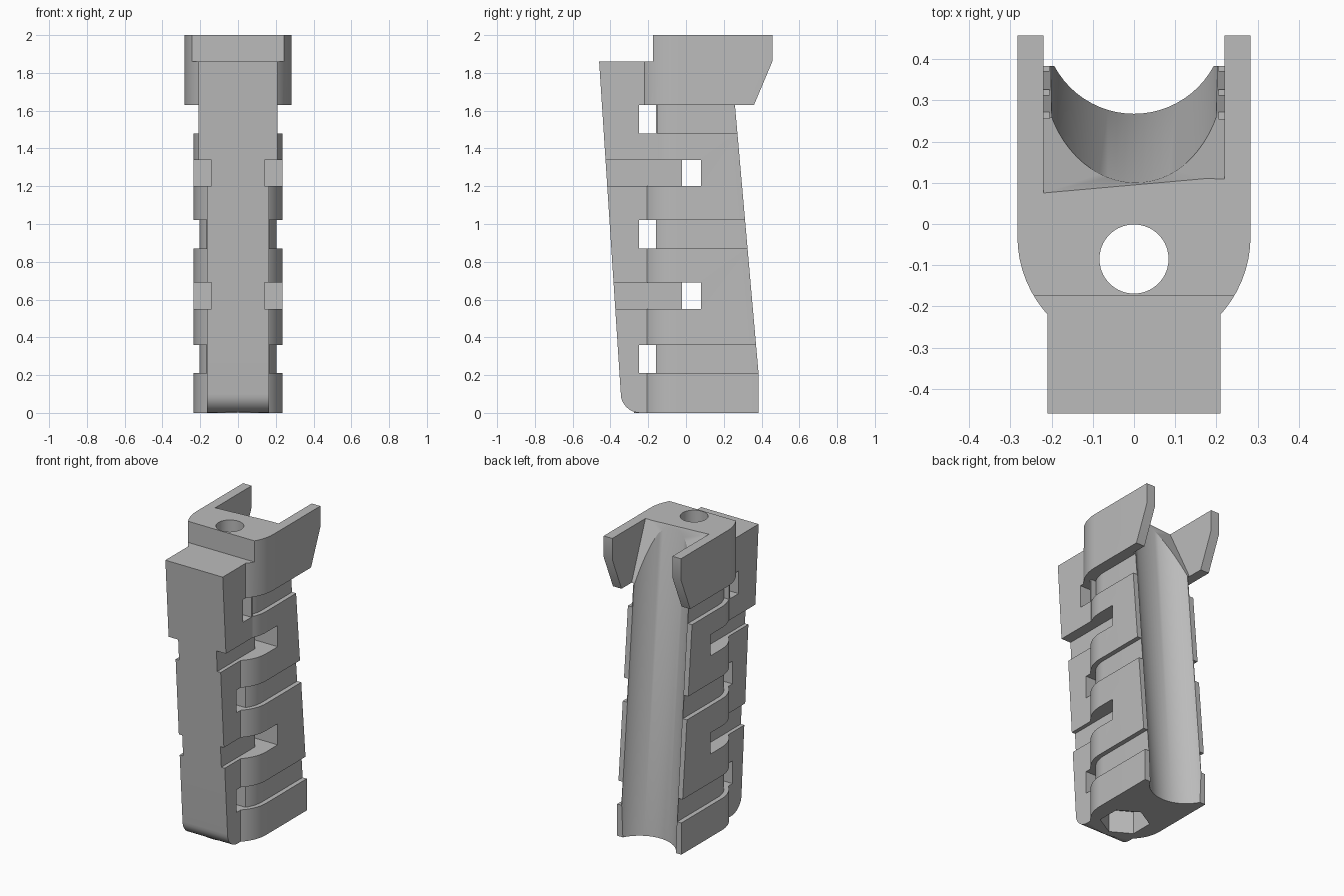
import bpy, bmesh
from math import sin, cos, pi

cube = bpy.data.objects.get("Cube")
if cube:
    bpy.data.objects.remove(cube)

grey = bpy.data.materials.new("plain grey")
grey.use_nodes = True
colour = (0.5, 0.5, 0.5, 1)
grey.diffuse_color = colour
grey.node_tree.nodes["Principled BSDF"].inputs["Base Color"].default_value = colour


def loft(name, sections):
    """Solid through horizontal outlines, given as (z, [(x, y), ...])."""
    bm = bmesh.new()
    rings = [[bm.verts.new((x, y, z)) for x, y in pts] for z, pts in sections]
    for a, b in zip(rings, rings[1:]):
        for i in range(len(a)):
            j = (i + 1) % len(a)
            bm.faces.new((a[i], a[j], b[j], b[i]))
    bm.faces.new(rings[0][::-1])
    bm.faces.new(rings[-1])
    bmesh.ops.recalc_face_normals(bm, faces=bm.faces)
    mesh = bpy.data.meshes.new(name)
    bm.to_mesh(mesh)
    bm.free()
    mesh.materials.append(grey)
    obj = bpy.data.objects.new(name, mesh)
    bpy.context.collection.objects.link(obj)
    return obj


def rect(x, y0, y1):
    return [(-x, y0), (x, y0), (x, y1), (-x, y1)]


def ring(r, cy, n, turn=0.0):
    return [(r * cos(turn + 2 * pi * i / n), cy + r * sin(turn + 2 * pi * i / n))
            for i in range(n)]


def round_front(r, cy, back, n=32):
    """Half circle towards the front, straight sides, flat back."""
    arc = [(r * cos(pi + pi * i / n), cy + r * sin(pi + pi * i / n)) for i in range(n + 1)]
    return arc + [(r, back), (-r, back)]


def combine(target, tool, operation):
    mod = target.modifiers.new("join", "BOOLEAN")
    mod.operation, mod.solver, mod.object = operation, "EXACT", tool
    bpy.ops.object.select_all(action="DESELECT")
    bpy.context.view_layer.objects.active = target
    target.select_set(True)
    bpy.ops.object.modifier_apply(modifier=mod.name)
    bpy.data.objects.remove(tool)


def back_y(z):
    return 0.384 - 0.088 * max(z - 0.21, 0)


def front_y(z):
    return -0.339 - 0.065 * z


# Main body with shallow grooves around it
grooves = [(0.21, 0.36), (0.87, 1.02), (1.48, 1.63)]
steps = [(0, 0.235)]
for low, high in grooves:
    steps += [(low, 0.235), (low, 0.205), (high, 0.205), (high, 0.235)]
steps[-1] = (1.75, 0.205)
grip = loft("grip", [(z, round_front(r, -0.04, back_y(z))) for z, r in steps])

# Front column, rounded at the foot and wider at the top
foot = []
for i in range(9):
    a = pi / 2 * i / 8
    foot.append((0.1 - 0.1 * cos(a), -0.24 - 0.105 * sin(a)))
column = [(z, rect(0.165, y, -0.15)) for z, y in foot]
column += [(z, rect(x, front_y(z), -0.15))
           for z, x in [(1.27, 0.165), (1.27, 0.21), (1.86, 0.21)]]
combine(grip, loft("front_column", column), "UNION")

# Cap with two rear arms
cap = loft("cap", [(z, round_front(0.283, -0.03, y))
                   for z, y in [(1.63, 0.36), (1.86, 0.457), (2, 0.457)]])
combine(cap, loft("cap_front_cut", [(1.86, rect(0.5, -0.6, -0.175)),
                                    (2.1, rect(0.5, -0.6, -0.175))]), "DIFFERENCE")
combine(grip, cap, "UNION")

# Sloping pocket between the arms
pocket = [(z, [(-0.22, left), (0.22, right), (0.22, 0.7), (-0.22, 0.7)])
          for z, left, right in [(1.6, 0.27, 0.267), (2.05, 0.051, 0.09)]]
combine(grip, loft("pocket_cut", pocket), "DIFFERENCE")

# Leaning round channel down the back
channel = [(z, ring(0.2195, 0.487 - 0.084 * z, 64)) for z in (-0.1, 2.1)]
combine(grip, loft("channel_cut", channel), "DIFFERENCE")

# Narrow through slots behind the column
for low, high in grooves:
    slot = loft("slot_cut", [(z, rect(0.5, -0.25, -0.16)) for z in (low, high)])
    combine(grip, slot, "DIFFERENCE")

# Deep side notches that join behind the core
notch = [(-0.5, -0.6), (-0.14, -0.6), (-0.14, -0.02), (0.14, -0.02),
         (0.14, -0.6), (0.5, -0.6), (0.5, 0.08), (-0.5, 0.08)]
for low, high in [(0.55, 0.69), (1.2, 1.34)]:
    combine(grip, loft("notch_cut", [(low, notch), (high, notch)]), "DIFFERENCE")

# Bolt hole and hexagonal nut recess
combine(grip, loft("bolt_cut", [(z, ring(0.084, -0.085, 40)) for z in (-0.1, 2.1)]), "DIFFERENCE")
combine(grip, loft("nut_cut", [(z, ring(0.15, -0.085, 6, pi / 2)) for z in (-0.1, 0.15)]), "DIFFERENCE")

grip.select_set(True)
bpy.context.view_layer.objects.active = grip
bpy.ops.object.shade_smooth_by_angle(angle=pi / 7)
